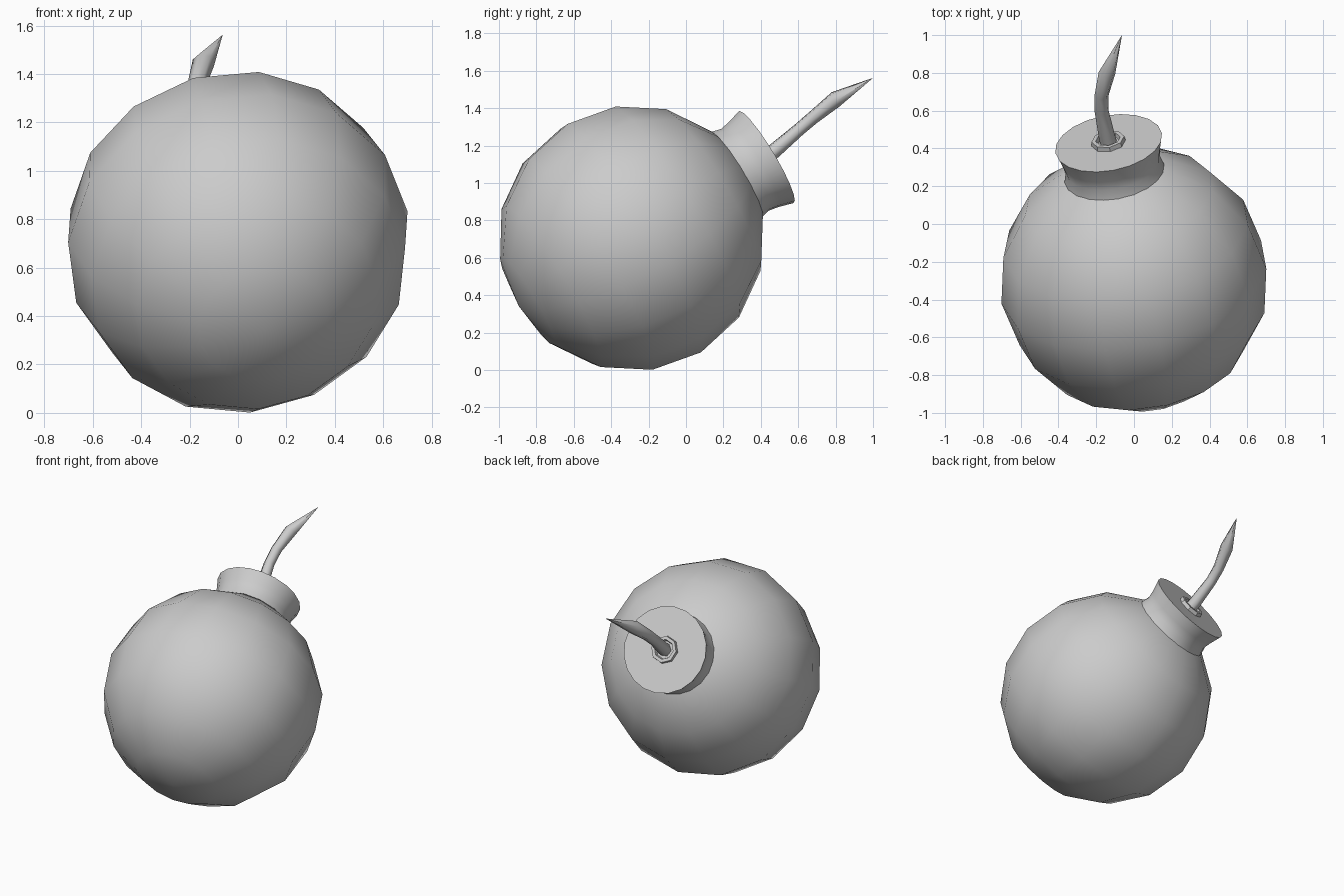
import bpy, bmesh
from math import sin, cos, pi, radians
from mathutils import Vector

if "Cube" in bpy.data.objects:
    bpy.data.objects.remove(bpy.data.objects["Cube"])

CENTER = Vector((0, -0.29, 0.705))
AXIS = Vector((-0.158, 0.845, 0.51)).normalized()
ROT = AXIS.to_track_quat('Z', 'Y')


def finish(ob, angle):
    bpy.ops.object.select_all(action='DESELECT')
    ob.select_set(True)
    bpy.context.view_layer.objects.active = ob
    bpy.ops.object.shade_smooth_by_angle(angle=radians(angle))


def lathe(name, profile, sides, angle=35):
    """Revolve (radius, height) points around the tilted neck axis."""
    bm = bmesh.new()
    rings = []
    for r, h in profile:
        n = 1 if r < 1e-5 else sides
        rings.append([bm.verts.new(CENTER + ROT @ Vector(
            (r * cos(2 * pi * i / sides), r * sin(2 * pi * i / sides), h)))
            for i in range(n)])
    for a, b in zip(rings, rings[1:]):
        for i in range(sides):
            j = (i + 1) % sides
            loop = [a[i % len(a)], a[j % len(a)], b[j % len(b)], b[i % len(b)]]
            bm.faces.new(list(dict.fromkeys(loop)))
    bmesh.ops.recalc_face_normals(bm, faces=bm.faces)
    me = bpy.data.meshes.new(name)
    bm.to_mesh(me)
    bm.free()
    ob = bpy.data.objects.new(name, me)
    bpy.context.collection.objects.link(ob)
    finish(ob, angle)
    return ob


# Round faceted body
R, RINGS = 0.714, 8
lathe("body", [(R * sin(pi * k / RINGS), -R * cos(pi * k / RINGS))
               for k in range(RINGS + 1)], 15, 60)

# Flared neck with flat end
lathe("neck", [(0.275, 0.61), (0.268, 0.66), (0.254, 0.715),
               (0.264, 0.77), (0.287, 0.85), (0, 0.85)], 20)

# Small raised collar around the fuse
lathe("fuse_collar", [(0.092, 0.845), (0.088, 0.875), (0.066, 0.875),
                      (0.06, 0.852), (0, 0.852)], 8, 30)

# Bent fuse that swells and ends in a point
path = [(-0.13, 0.41, 1.125, 0.045), (-0.145, 0.47, 1.17, 0.043),
        (-0.172, 0.60, 1.282, 0.037), (-0.172, 0.68, 1.35, 0.038),
        (-0.143, 0.80, 1.447, 0.046), (-0.065, 0.997, 1.56, 0.001)]
cu = bpy.data.curves.new("fuse", 'CURVE')
cu.dimensions = '3D'
cu.bevel_depth = 1.0
cu.bevel_resolution = 1
cu.use_fill_caps = True
sp = cu.splines.new('POLY')
sp.points.add(len(path) - 1)
for p, (x, y, z, r) in zip(sp.points, path):
    p.co = (x, y, z, 1)
    p.radius = r
fuse = bpy.data.objects.new("fuse", cu)
bpy.context.collection.objects.link(fuse)
bpy.ops.object.select_all(action='DESELECT')
fuse.select_set(True)
bpy.context.view_layer.objects.active = fuse
bpy.ops.object.convert(target='MESH')
finish(bpy.context.view_layer.objects.active, 65)
